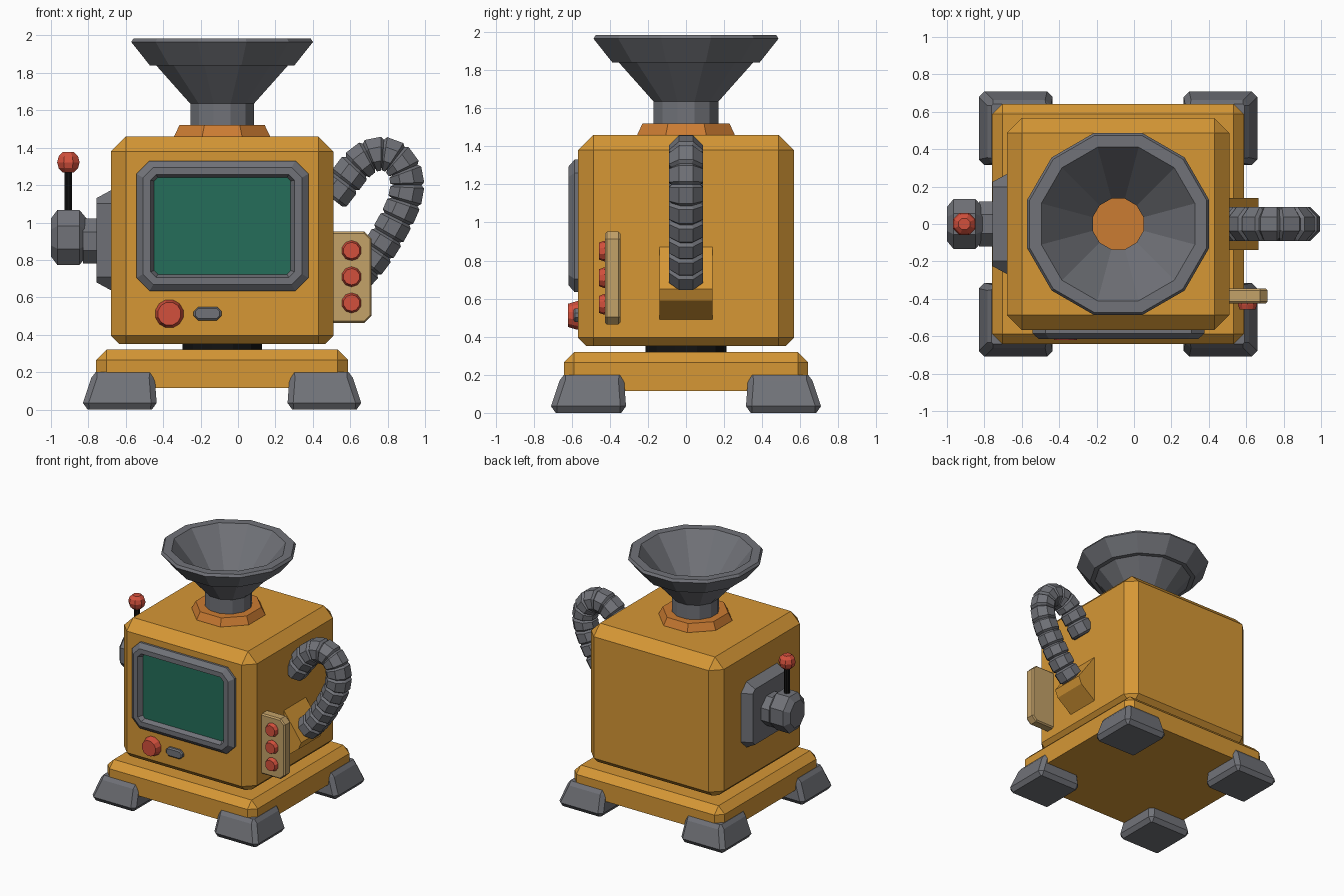
import bpy, bmesh, math
from mathutils import Vector

if "Cube" in bpy.data.objects:
    bpy.data.objects.remove(bpy.data.objects["Cube"])

CX = -0.085  # centre line of the cabinet


def material(name, rgb):
    m = bpy.data.materials.new(name)
    m.diffuse_color = (*rgb, 1)
    m.use_nodes = True
    m.node_tree.nodes["Principled BSDF"].inputs["Base Color"].default_value = m.diffuse_color
    return m


YELLOW = material("mustard yellow", (0.67, 0.31, 0.036))
ORANGE = material("burnt orange", (0.60, 0.20, 0.032))
GREY = material("steel grey", (0.165, 0.17, 0.19))
GREEN = material("screen green", (0.018, 0.155, 0.10))
RED = material("button red", (0.65, 0.08, 0.045))
TAN = material("panel tan", (0.55, 0.36, 0.14))
BLACK = material("black", (0.006, 0.006, 0.006))

AXES = {"x": lambda u, v, h: (h, u, v),
        "y": lambda u, v, h: (u, h, v),
        "z": lambda u, v, h: (u, v, h)}


def loft(name, rings, mat, end_mat=None):
    """Skin a list of equal-length point rings and cap both ends."""
    bm = bmesh.new()
    rows = [[bm.verts.new(p) for p in ring] for ring in rings]
    n = len(rows[0])
    for a, b in zip(rows, rows[1:]):
        for i in range(n):
            j = (i + 1) % n
            bm.faces.new((a[i], a[j], b[j], b[i]))
    bm.faces.new(rows[0])
    end = bm.faces.new(rows[-1])
    if end_mat:
        end.material_index = 1
    bmesh.ops.remove_doubles(bm, verts=bm.verts, dist=1e-4)
    bmesh.ops.recalc_face_normals(bm, faces=bm.faces)
    me = bpy.data.meshes.new(name)
    bm.to_mesh(me)
    bm.free()
    me.materials.append(mat)
    if end_mat:
        me.materials.append(end_mat)
    ob = bpy.data.objects.new(name, me)
    bpy.context.collection.objects.link(ob)
    return ob


def box_ring(axis, cu, cv, hu, hv, cut, h):
    """Rectangle with cut corners, at height h along the axis."""
    pts = [(hu, -hv + cut), (hu, hv - cut), (hu - cut, hv), (-hu + cut, hv),
           (-hu, hv - cut), (-hu, -hv + cut), (-hu + cut, -hv), (hu - cut, -hv)]
    return [AXES[axis](cu + u, cv + v, h) for u, v in pts]


def box(name, axis, cu, cv, hu, hv, cut, levels, mat, end_mat=None):
    """levels: (height, inset) pairs; the corner cut shrinks with the inset."""
    return loft(name, [box_ring(axis, cu, cv, hu - d, hv - d, max(cut - d, 0), h)
                       for h, d in levels], mat, end_mat)


def lathe(name, axis, cu, cv, n, profile, mat, end_mat=None, squash=1):
    """profile: (radius, height) pairs around an axis."""
    ang = [(i + 0.5) * math.tau / n for i in range(n)]
    return loft(name, [[AXES[axis](cu + r * squash * math.cos(a), cv + r * math.sin(a), h)
                        for a in ang] for r, h in profile], mat, end_mat)


# Cabinet, base and the swivel between them
box("cabinet", "z", CX, 0, 0.595, 0.567, 0.08,
    [(0.35, 0.045), (0.395, 0), (1.38, 0), (1.46, 0.08)], YELLOW)
box("base_plate", "z", CX, 0, 0.673, 0.642, 0.055,
    [(0.115, 0), (0.265, 0), (0.32, 0.055)], YELLOW)
lathe("swivel", "z", CX, 0, 12, [(0.22, 0.30), (0.22, 0.37)], BLACK)

# Feet: outer sides slope, inner sides stay nearly upright
for sx, side in ((-1, "left"), (1, "right")):
    for sy, end in ((-1, "front"), (1, "back")):
        rings = []
        for z, outer, inner in ((0, 0.025, 0.025), (0.035, 0, 0),
                                (0.17, 0.045, 0.01), (0.2, 0.068, 0.028)):
            half = 0.197 - (outer + inner) / 2
            off = (inner - outer) / 2
            rings.append(box_ring("z", CX + sx * (0.547 + off), sy * (0.512 + off),
                                  half, half, 0.03 if 0 < z < 0.2 else 0.008, z))
        loft(f"{end}_{side}_foot", rings, GREY)

# Screen in a bevelled frame
loft("screen_frame", [box_ring("y", -0.083, 0.982, *r) for r in (
    (0.46, 0.348, 0.07, -0.55), (0.46, 0.348, 0.07, -0.585),
    (0.425, 0.313, 0.055, -0.616), (0.385, 0.275, 0.03, -0.616),
    (0.365, 0.259, 0.02, -0.58))], GREY, GREEN)

# Front controls
lathe("round_button", "y", -0.367, 0.512, 12,
      [(0.077, -0.55), (0.077, -0.575), (0.063, -0.62)], RED)
box("slot_button", "y", -0.163, 0.513, 0.075, 0.036, 0.025,
    [(-0.55, 0), (-0.583, 0), (-0.592, 0.01)], GREY)

# Side control panel with three buttons
box("control_panel", "y", 0.57, 0.708, 0.145, 0.244, 0.04,
    [(-0.345, 0.01), (-0.355, 0), (-0.415, 0), (-0.425, 0.01)], TAN)
for i in range(3):
    lathe(f"panel_button_{i + 1}", "y", 0.607, 0.85 - 0.14 * i, 10,
          [(0.054, -0.41), (0.054, -0.43), (0.044, -0.458)], RED)

# Collar and funnel on top
lathe("funnel_collar", "z", CX, 0, 8, [(0.277, 1.45), (0.277, 1.462), (0.247, 1.52)], ORANGE)
lathe("funnel", "z", CX, 0, 12,
      [(0.176, 1.51), (0.176, 1.635), (0.365, 1.84), (0.40, 1.84), (0.503, 1.965),
       (0.49, 1.985), (0.425, 1.985), (0.14, 1.635), (0.14, 1.525)], GREY, ORANGE)

# Hose socket: a wedge on the right wall
wedge = [(0.48, 0.90), (0.51, 0.87), (0.665, 0.65), (0.64, 0.59), (0.51, 0.49), (0.48, 0.49)]
loft("hose_socket", [[(x, y, z) for x, z in wedge] for y in (-0.14, 0.14)], YELLOW)

# Ribbed hose: one bevelled octagonal segment per step of the path
path = [(0.50, 1.13), (0.57, 1.22), (0.63, 1.30), (0.70, 1.355), (0.775, 1.37),
        (0.845, 1.345), (0.892, 1.28), (0.907, 1.20), (0.89, 1.11), (0.85, 1.02),
        (0.80, 0.93), (0.75, 0.85), (0.69, 0.77), (0.62, 0.70)]
path = [Vector((x, 0, z)) for x, z in path]
tangents = [(path[min(i + 1, len(path) - 1)] - path[max(i - 1, 0)]).normalized()
            for i in range(len(path))]
across = Vector((0, 1, 0))
for k in range(len(path) - 1):
    rings = []
    for t, r in ((0, 0.08), (0.14, 0.098), (0.86, 0.098), (1, 0.08)):
        c = path[k].lerp(path[k + 1], t)
        up = tangents[k].lerp(tangents[k + 1], t).normalized().cross(across)
        rings.append([c + r * (math.cos(a) * across + math.sin(a) * up)
                      for a in ((i + 0.5) * math.tau / 8 for i in range(8))])
    loft(f"hose_segment_{k + 1}", rings, GREY)

# Left wall mount, shaft, knob and lever
box("lever_mount", "x", 0, 0.905, 0.267, 0.267, 0.07,
    [(-0.66, 0), (-0.68, 0), (-0.757, 0.042)], GREY)
lathe("lever_shaft", "x", 0, 0.90, 8, [(0.13, -0.74), (0.13, -0.83)], GREY)
lathe("lever_knob", "x", 0, 0.92, 8,
      [(0.11, -0.81), (0.16, -0.848), (0.16, -0.965), (0.11, -1.0)], GREY, squash=0.9)
lathe("lever_rod", "z", -0.907, 0, 8, [(0.022, 1.03), (0.022, 1.29)], BLACK)
lathe("lever_ball", "z", -0.907, 0, 8,
      [(0.065 * math.sin(a) + 1e-6, 1.322 - 0.063 * math.cos(a))
       for a in (math.pi * i / 6 for i in range(1, 6))], RED)
